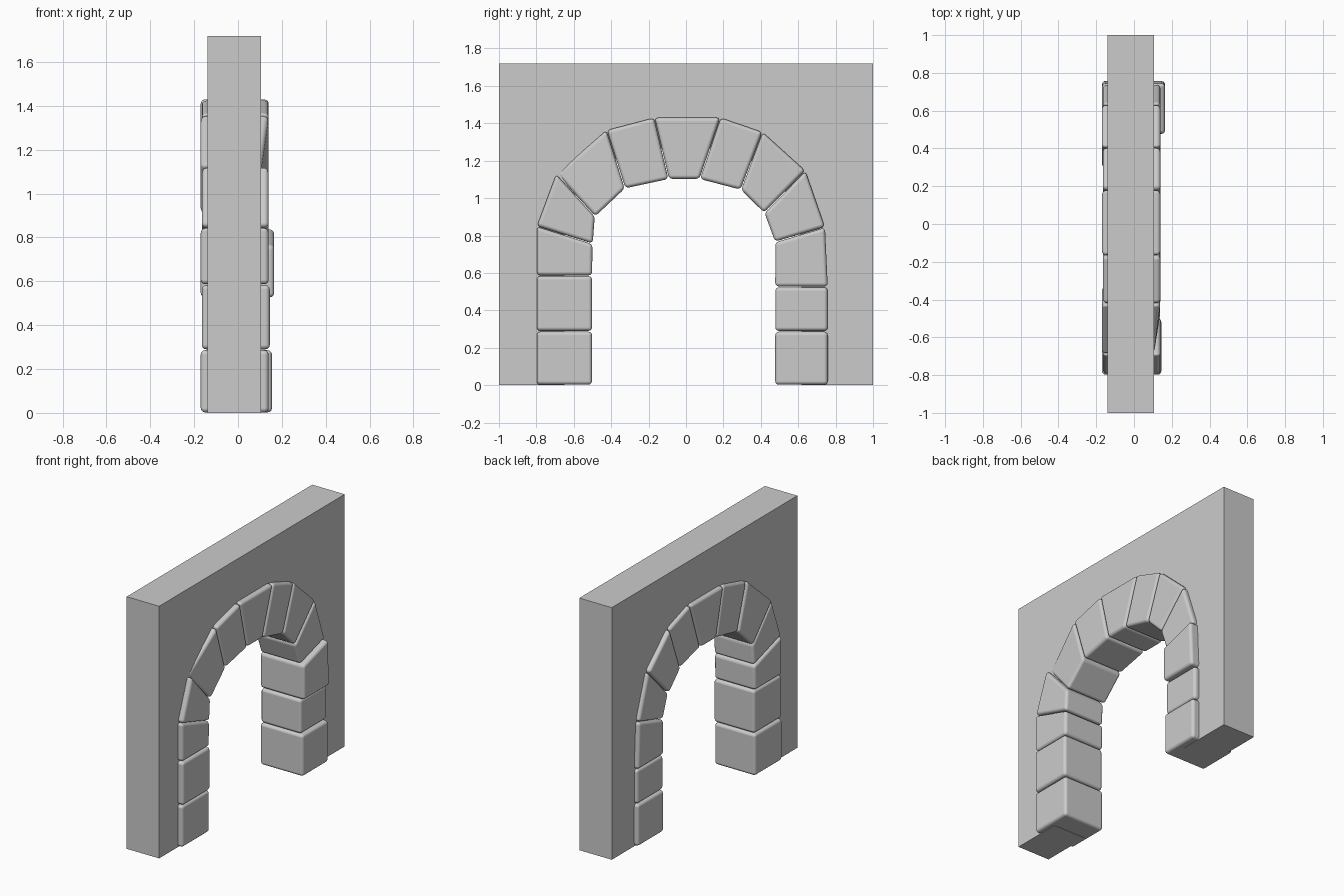
import bpy, bmesh
from mathutils import Vector

if "Cube" in bpy.data.objects:
    bpy.data.objects.remove(bpy.data.objects["Cube"])

WALL_X = (-0.14, 0.105)

# Joints between the arch stones: outer y, z and inner y, z, left foot to right foot
JOINTS = [
    (-0.80, 0.00, -0.50, 0.00), (-0.80, 0.288, -0.50, 0.288),
    (-0.80, 0.585, -0.50, 0.585), (-0.80, 0.85, -0.497, 0.755),
    (-0.695, 1.13, -0.485, 0.90), (-0.425, 1.365, -0.325, 1.05),
    (-0.17, 1.432, -0.092, 1.10), (0.185, 1.432, 0.073, 1.10),
    (0.41, 1.355, 0.292, 1.043), (0.64, 1.147, 0.417, 0.92),
    (0.745, 0.845, 0.475, 0.765), (0.76, 0.525, 0.475, 0.525),
    (0.76, 0.288, 0.475, 0.288), (0.76, 0.00, 0.475, 0.00),
]
FRONT = {1: 0.145, 10: 0.165, 12: 0.155}   # stones that stand further out


def mesh_object(name, bm):
    bmesh.ops.recalc_face_normals(bm, faces=bm.faces)
    mesh = bpy.data.meshes.new(name)
    bm.to_mesh(mesh)
    bm.free()
    obj = bpy.data.objects.new(name, mesh)
    bpy.context.collection.objects.link(obj)
    return obj


def prism(name, outline, x0, x1, sunk=None):
    """Extrude a (y, z) outline along x; sunk = (corner index, x) of a pushed-in corner."""
    bm = bmesh.new()
    back = [bm.verts.new((x0, y, z)) for y, z in outline]
    front = [bm.verts.new((x1, y, z)) for y, z in outline]
    bm.faces.new(back)
    bm.faces.new(front)
    n = len(outline)
    for i in range(n):
        j = (i + 1) % n
        bm.faces.new((back[i], back[j], front[j], front[i]))
    if sunk:
        front[sunk[0]].co.x = sunk[1]
    return mesh_object(name, bm)


# Wall slab with the opening running through the middle of the stones
opening = [((a + c) / 2, (b + d) / 2) for a, b, c, d in JOINTS]
prism("wall", [(-1, 0)] + opening + [(1, 0), (1, 1.72), (-1, 1.72)], *WALL_X)

# Rounded arch stones, one between each pair of joints
for i, (p, q) in enumerate(zip(JOINTS, JOINTS[1:])):
    name = "keystone" if i == 6 else f"arch_stone_{i + 1}"
    outline = [p[:2], q[:2], q[2:], p[2:]]
    centre = sum((Vector(c) for c in outline), Vector((0, 0))) / 4
    outline = [Vector(c) + (centre - Vector(c)).normalized() * 0.003 for c in outline]
    x0 = -0.165 if i % 2 else -0.17
    stone = prism(name, outline, x0, FRONT.get(i, 0.14),
                  (0, 0.105) if i == 4 else None)
    bevel = stone.modifiers.new("rounding", 'BEVEL')
    bevel.width = 0.02
    bevel.segments = 3
    bevel.limit_method = 'ANGLE'
    bevel.harden_normals = True
    for f in stone.data.polygons:
        f.use_smooth = True
